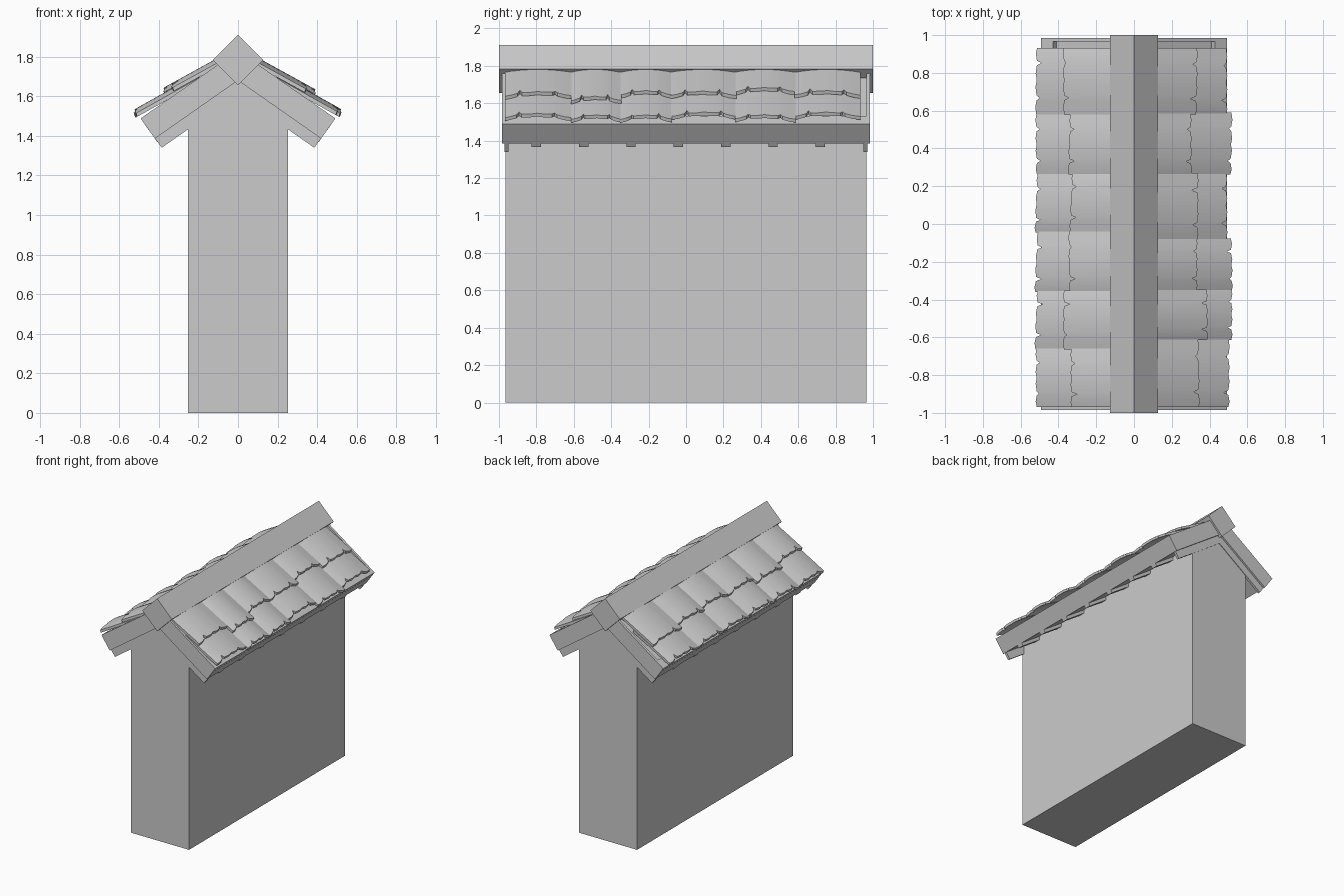
import bpy, bmesh, random

if "Cube" in bpy.data.objects:
    bpy.data.objects.remove(bpy.data.objects["Cube"])

random.seed(4)
S = 0.7  # roof pitch (rise over run)


def finish(name, bm):
    bmesh.ops.recalc_face_normals(bm, faces=bm.faces)
    me = bpy.data.meshes.new(name)
    bm.to_mesh(me)
    bm.free()
    ob = bpy.data.objects.new(name, me)
    bpy.context.collection.objects.link(ob)
    return ob


def prism(name, profile, y0, y1, mirror=""):
    """Extrude an x/z profile along y, optionally mirrored about the centre."""
    bm = bmesh.new()
    f = bm.faces.new([bm.verts.new((x, y0, z)) for x, z in profile])
    r = bmesh.ops.extrude_face_region(bm, geom=[f])
    vs = [g for g in r["geom"] if isinstance(g, bmesh.types.BMVert)]
    bmesh.ops.translate(bm, vec=(0, y1 - y0, 0), verts=vs)
    ob = finish(name, bm)
    if mirror:
        m = ob.modifiers.new("Mirror", "MIRROR")
        m.use_axis = ("X" in mirror, "Y" in mirror, False)
        m.use_mirror_merge = False
    return ob


# Solid wall with gabled top
prism("wall", [(-.252, 0), (.252, 0), (.252, 1.505), (0, 1.68), (-.252, 1.505)], -.965, .965)

# Diamond ridge beam
prism("ridge_beam", [(0, 1.655), (.128, 1.783), (0, 1.911), (-.128, 1.783)], -1, 1)

# Roof slab, with raised rims on the gables and the eaves
prism("roof_slab", [(0, 1.68), (.42, 1.386), (.473, 1.46), (0, 1.79)], -.968, .968, "X")
prism("gable_rim", [(0, 1.68), (.42, 1.386), (.492, 1.488), (0, 1.83)], .965, .985, "XY")
prism("eave_rim", [(.36, 1.428), (.42, 1.386), (.492, 1.488), (.43, 1.531)], -.966, .966, "X")

# Boards under the gables, and rafters under the slab
prism("gable_board", [(0, 1.61), (.385, 1.34), (.425, 1.394), (0, 1.69)], .95, .97, "XY")
for i in range(7):
    y = -.8 + i * .253
    prism("rafter", [(0, 1.65), (.407, 1.367), (.424, 1.392), (0, 1.69)], y - .025, y + .025, "X")

# Clay tiles: gently arched sheets with a nicked lower edge
ACROSS = [0, .1, .2, .235, .27, .4, .5, .6, .72, .755, .79, .9, 1]
NICKS = (3, 9)


def tile(name, side, y0, y1, xa, za, xb, slope):
    """One tile sloping from (xa, za) at the top to x = xb at the bottom."""
    bm = bmesh.new()
    skew = random.uniform(-.006, .016)
    shift = random.uniform(-.03, .03)
    rows = []
    for k in range(4):
        row = []
        for j, t in enumerate(ACROSS):
            end = xb + skew * (.5 - t) + .006 * (j % 2)
            if j in NICKS:
                end -= random.uniform(.015, .035)
            x = xa + (end - xa) * k / 3
            u = t + (shift if 0 < j < len(ACROSS) - 1 else 0)
            arch = .024 * (1 - (2 * t - 1) ** 2) - .012
            row.append((side * x, y0 + (y1 - y0) * u, za - slope * (x - xa) + arch))
        rows.append([bm.verts.new(p) for p in row])
    for a, b in zip(rows, rows[1:]):
        for j in range(len(a) - 1):
            bm.faces.new((a[j], a[j + 1], b[j + 1], b[j]))
    bmesh.ops.recalc_face_normals(bm, faces=bm.faces)
    # thicken downwards
    r = bmesh.ops.extrude_face_region(bm, geom=bm.faces[:], use_keep_orig=True)
    vs = [g for g in r["geom"] if isinstance(g, bmesh.types.BMVert)]
    bmesh.ops.translate(bm, vec=(-side * .006, 0, -.018), verts=vs)
    ob = finish(name, bm)
    for p in ob.data.polygons:
        p.use_smooth = True
    ob.data.set_sharp_from_angle(angle=.6)


# Column edges and lower-edge positions for each roof side
right_y = [-.965, -.61, -.35, -.08, .265, .585, .928]
right_low = [.50, .515, .515, .488, .513, .488]
right_up = [.34, .385, .33, .335, .30, .33]
left_y = [-.965, -.66, -.355, -.04, .265, .58, .928]
left_low = [.515] * 6
left_up = [.33, .37, .34, .33, .34, .37]
for side, ys, lows, ups in ((1, right_y, right_low, right_up), (-1, left_y, left_low, left_up)):
    for i in range(6):
        tile("lower_tile", side, ys[i] - .004, ys[i + 1] + .004, .2, 1.703, lows[i], .56)
        tile("upper_tile", side, ys[i] - .004, ys[i + 1] + .004, .1, 1.783, ups[i], .55)
